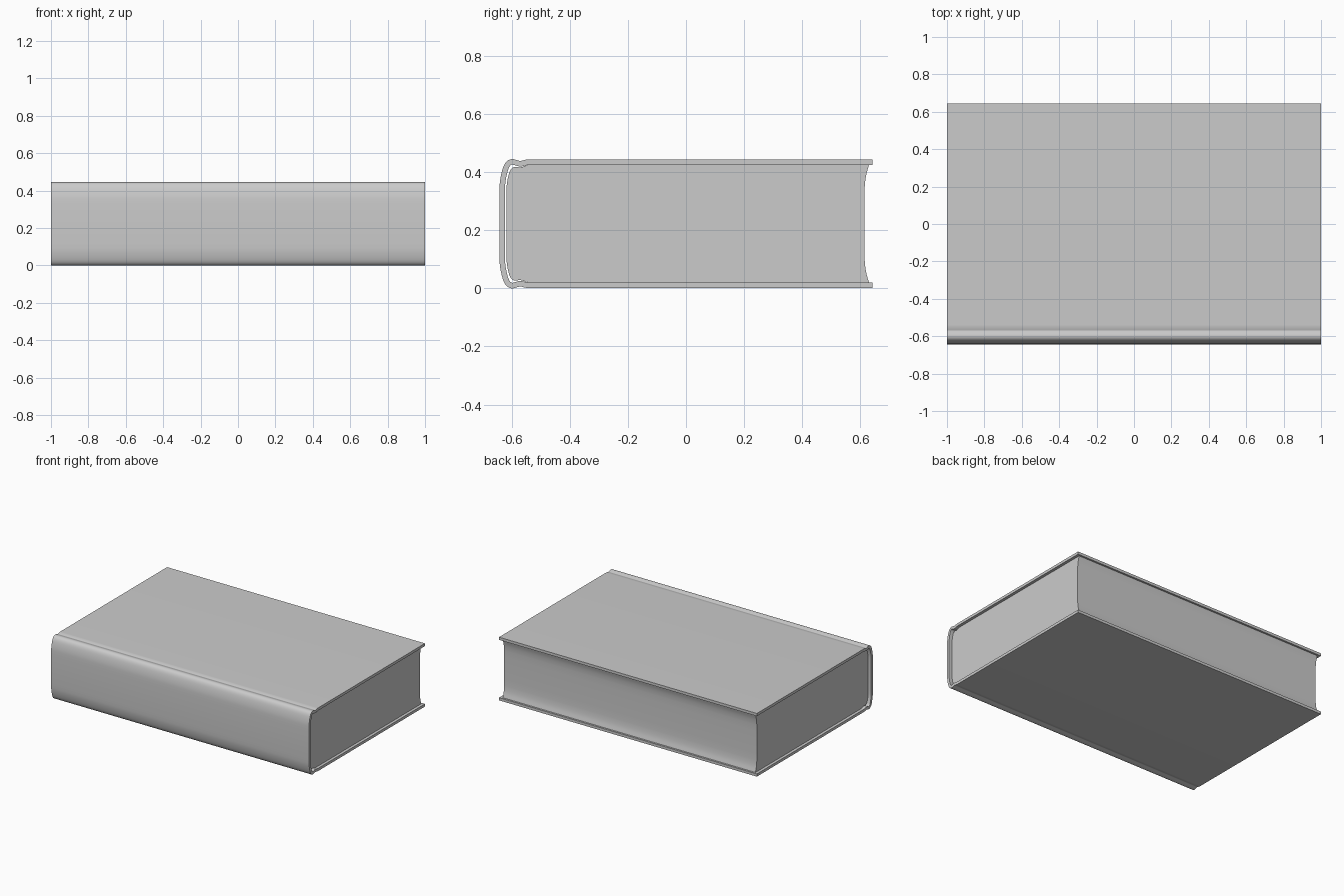
import bpy, bmesh, math
from mathutils import Vector

if "Cube" in bpy.data.objects:
    bpy.data.objects.remove(bpy.data.objects["Cube"])

H = 0.445          # book thickness
BOARD = 0.0095     # half thickness of the cover board


def mirrored(half):
    """Complete a top-half (y, z) profile with its reflection at mid height."""
    return half + [(y, H - z) for y, z in reversed(half)]


def smooth(pts, first, last, steps=4):
    """Catmull-Rom refine the points between two indices."""
    out = [Vector(p) for p in pts[:first]]
    v = [Vector(p) for p in pts]
    for i in range(first, last):
        a, b, c, d = v[i - 1], v[i], v[i + 1], v[min(i + 2, len(v) - 1)]
        ta = (c - a).normalized() * (c - b).length
        td = (d - b).normalized() * (c - b).length
        for k in range(steps):
            t = k / steps
            out.append(b * (2*t**3 - 3*t*t + 1) + ta * (t**3 - 2*t*t + t)
                       + c * (3*t*t - 2*t**3) + td * (t**3 - t*t))
    out += v[last:]
    return [(p.x, p.y) for p in out]


def extrude_profile(name, profile, half_length, strip_caps=False):
    """Closed (y, z) outline extruded along x; caps as n-gon or paired strips."""
    bm = bmesh.new()
    ends = [[bm.verts.new((x, y, z)) for y, z in profile]
            for x in (-half_length, half_length)]
    n = len(profile)
    for i in range(n):
        j = (i + 1) % n
        bm.faces.new((ends[0][i], ends[0][j], ends[1][j], ends[1][i]))
    for e in ends:
        if strip_caps:
            for i in range(n // 2 - 1):
                bm.faces.new((e[i], e[i + 1], e[n - 2 - i], e[n - 1 - i]))
        else:
            bm.faces.new(e)
    bmesh.ops.recalc_face_normals(bm, faces=bm.faces)
    me = bpy.data.meshes.new(name)
    bm.to_mesh(me)
    bm.free()
    ob = bpy.data.objects.new(name, me)
    bpy.context.collection.objects.link(ob)
    bpy.ops.object.select_all(action='DESELECT')
    ob.select_set(True)
    bpy.context.view_layer.objects.active = ob
    bpy.ops.object.shade_smooth_by_angle(angle=math.radians(35))
    return ob


# Cover: centre line with hinge groove and rounded spine, thickened both ways
half = [(0.643, 0.4345), (-0.54, 0.4345), (-0.555, 0.4325), (-0.57, 0.429),
        (-0.585, 0.4325), (-0.600, 0.4355), (-0.613, 0.428), (-0.623, 0.406),
        (-0.631, 0.368), (-0.6335, 0.33)]
centre = mirrored(smooth(half, 1, 9))
outer, inner = [], []
for i, p in enumerate(centre):
    a = Vector(centre[max(i - 1, 0)])
    b = Vector(centre[min(i + 1, len(centre) - 1)])
    p = Vector(p)
    if 0 < i < len(centre) - 1:
        d = (b - p).normalized() + (p - a).normalized()
    else:
        d = b - a
    d.normalize()
    nrm = Vector((d.y, -d.x)) * BOARD
    outer.append(tuple(p - nrm))
    inner.append(tuple(p + nrm))
extrude_profile("cover", outer + inner[::-1], 1.0, strip_caps=True)

# Page block: hollow fore edge, rounded back just inside the spine
fore = smooth([(0.614, 0.30), (0.615, 0.345), (0.620, 0.388), (0.630, 0.4250)], 1, 3)
back = smooth([(0.3, 0.4250), (-0.54, 0.4250), (-0.57, 0.4165), (-0.590, 0.4185),
               (-0.603, 0.410), (-0.611, 0.390), (-0.617, 0.358), (-0.6185, 0.33)], 1, 7)
extrude_profile("pages", mirrored(fore + back[1:]), 0.98)
